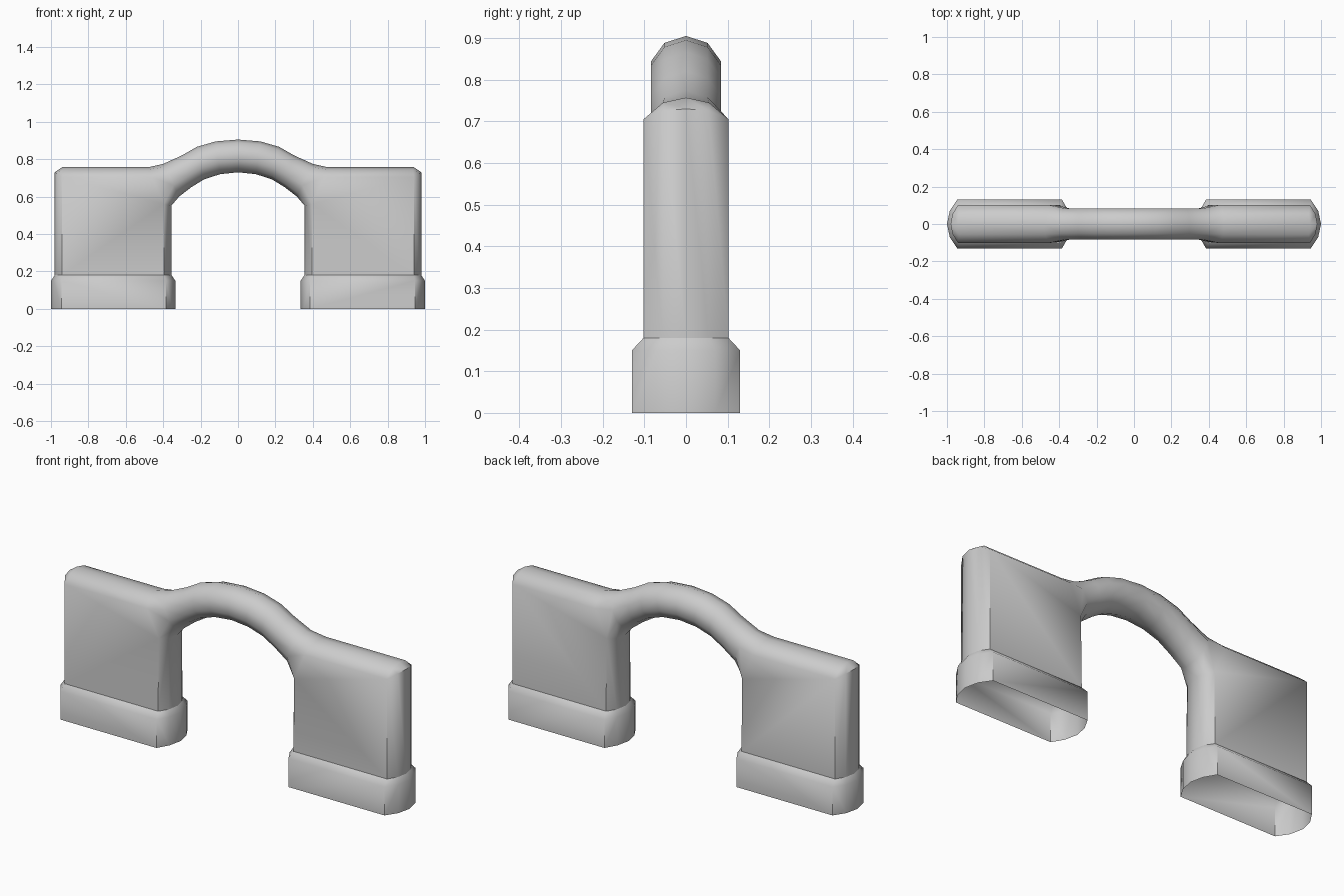
import bpy, bmesh, math

if "Cube" in bpy.data.objects:
    bpy.data.objects.remove(bpy.data.objects["Cube"], do_unlink=True)

grey = bpy.data.materials.new("plain grey")
grey.use_nodes = True
grey.diffuse_color = (0.6, 0.6, 0.6, 1)
grey.node_tree.nodes["Principled BSDF"].inputs["Base Color"].default_value = (0.6, 0.6, 0.6, 1)


def full_ring(half):
    """Close a half ring (outer middle to inner middle) across y = 0."""
    return half + [(x, -y, z) for x, y, z in half[-2:0:-1]]


def loft(name, rings):
    """Skin ten-sided rings on the +x side and mirror them to -x."""
    bm = bmesh.new()
    loops = [[bm.verts.new(p) for p in ring] for ring in rings]
    for a, b in zip(loops, loops[1:]):
        n = len(a)
        for i in range(n):
            j = (i + 1) % n
            bm.faces.new((a[i], a[j], b[j], b[i]))
    bmesh.ops.remove_doubles(bm, verts=bm.verts, dist=0.0005)
    bmesh.ops.recalc_face_normals(bm, faces=bm.faces)
    # make sure the shell faces outwards
    outer = max(bm.faces, key=lambda f: f.calc_center_median().x)
    if outer.normal.x < 0:
        bmesh.ops.reverse_faces(bm, faces=bm.faces)
    mesh = bpy.data.meshes.new(name)
    bm.to_mesh(mesh)
    bm.free()
    mesh.materials.append(grey)
    ob = bpy.data.objects.new(name, mesh)
    bpy.context.collection.objects.link(ob)
    mirror = ob.modifiers.new("both sides", 'MIRROR')
    mirror.merge_threshold = 0.001
    bpy.ops.object.select_all(action='DESELECT')
    ob.select_set(True)
    bpy.context.view_layer.objects.active = ob
    bpy.ops.object.shade_smooth_by_angle(angle=math.radians(55))
    return ob


def arch_ring(top, low):
    """Ten-sided tube section between a top and an underside point (x, z)."""
    half = []
    for k in range(6):
        a = math.pi * k / 5
        t = (1 - math.cos(a)) / 2
        half.append((top[0] + (low[0] - top[0]) * t, 0.088 * math.sin(a),
                     top[1] + (low[1] - top[1]) * t))
    return full_ring(half)


def plan_ring(xs, ys, z):
    """Level section with rounded ends."""
    return full_ring([(x, y, z) for x, y in zip(xs, ys + ys[::-1])])


leg_x, leg_y = [0.98, 0.97, 0.94, 0.395, 0.365, 0.355], [0, 0.055, 0.102]
foot_x, foot_y = [1.0, 0.985, 0.945, 0.385, 0.35, 0.335], [0, 0.07, 0.13]

# Arch sections, from the crown down to the shoulder
sections = [((0, 0.905), (0, 0.73)), ((0.12, 0.895), (0.095, 0.72)),
            ((0.22, 0.866), (0.18, 0.693)), ((0.3, 0.82), (0.25, 0.65)),
            ((0.4, 0.775), (0.315, 0.6))]
rings = [arch_ring(t, b) for t, b in sections]

# Shoulder, outer top edge and leg bottom
inner = [(0.395, 0.096, 0.56), (0.365, 0.055, 0.553), (0.355, 0, 0.553)]
rings.append(full_ring([(0.48, 0, 0.757), (0.475, 0.055, 0.745), (0.46, 0.102, 0.705)] + inner))
rings.append(full_ring([(0.94, 0, 0.757), (0.935, 0.055, 0.745), (0.94, 0.102, 0.705)] + inner))
rings.append(full_ring([(0.98, 0, 0.73), (0.97, 0.055, 0.725), (0.94, 0.102, 0.7045)] + inner))
rings.append(plan_ring(leg_x, leg_y, 0.18))


def clean_loft(name, rings):
    """Loft while sharing points that stay in place between rings."""
    ob = loft(name, rings)
    ob.data.validate()
    return ob


clean_loft("arched_body", rings)

# Hollow feet with a sloped upper rim
loft("feet", [plan_ring(foot_x, foot_y, 0), plan_ring(foot_x, foot_y, 0.15),
              plan_ring(leg_x, leg_y, 0.18)])
